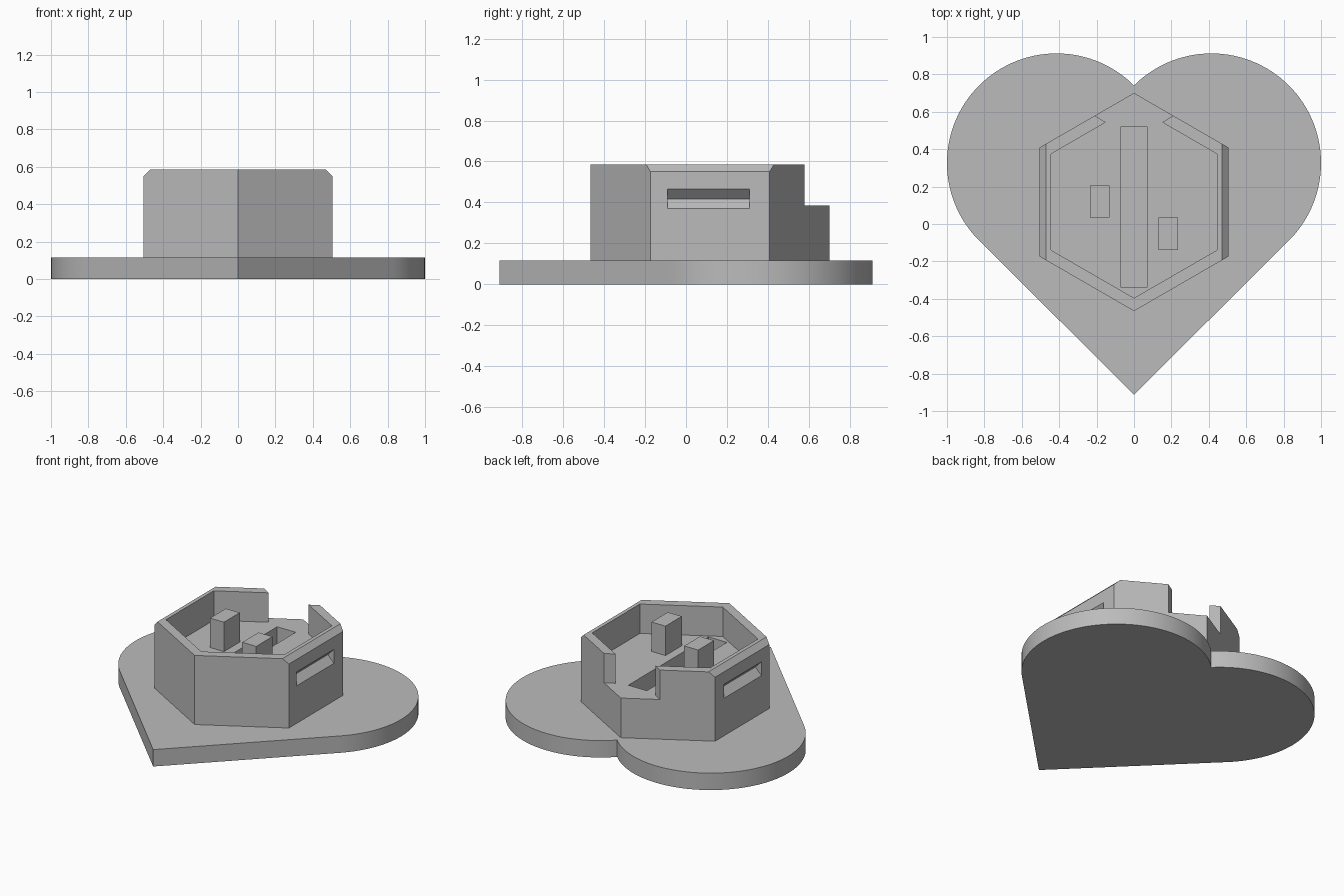
import bpy
import bmesh
from math import sin, cos, radians

default = bpy.data.objects.get("Cube")
if default:
    bpy.data.objects.remove(default)

grey = bpy.data.materials.new("plain grey")
grey.use_nodes = True
colour = (0.5, 0.5, 0.5, 1)
grey.diffuse_color = colour
grey.node_tree.nodes["Principled BSDF"].inputs["Base Color"].default_value = colour

BASE_TOP, FLOOR, RIM = 0.115, 0.385, 0.585
HEX_Y = 0.1175


def prism(name, outline, low, high, along="z"):
    """Extrude an outline along z, or an x-z outline along y."""
    bm = bmesh.new()
    place = (lambda p: (p[0], p[1], low)) if along == "z" else (lambda p: (p[0], low, p[1]))
    face = bm.faces.new([bm.verts.new(place(p)) for p in outline])
    shift = (0, 0, high - low) if along == "z" else (0, high - low, 0)
    grown = bmesh.ops.extrude_face_region(bm, geom=[face])
    bmesh.ops.translate(bm, vec=shift, verts=[g for g in grown["geom"] if isinstance(g, bmesh.types.BMVert)])
    bmesh.ops.recalc_face_normals(bm, faces=bm.faces)
    mesh = bpy.data.meshes.new(name)
    bm.to_mesh(mesh)
    bm.free()
    mesh.materials.append(grey)
    obj = bpy.data.objects.new(name, mesh)
    bpy.context.collection.objects.link(obj)
    return obj


def rectangle(x0, x1, y0, y1):
    return [(x0, y0), (x1, y0), (x1, y1), (x0, y1)]


def hexagon(radius):
    return [(radius * sin(radians(a)), HEX_Y + radius * cos(radians(a))) for a in range(0, 360, 60)]


def cut(target, cutter):
    cutter.hide_render = True
    mod = target.modifiers.new("cut", "BOOLEAN")
    mod.operation = "DIFFERENCE"
    mod.solver = "EXACT"
    mod.object = cutter
    bpy.context.view_layer.objects.active = target
    bpy.ops.object.modifier_apply(modifier=mod.name)
    bpy.data.objects.remove(cutter)


# Heart plate: two round lobes running into a straight-sided point
LOBE_X, LOBE_Y, LOBE_R = 0.414, 0.326, 0.586
steps = 60
right_lobe = []
for i in range(steps + 1):
    a = radians(-45 + 180 * i / steps)
    right_lobe.append((LOBE_X + LOBE_R * cos(a), LOBE_Y + LOBE_R * sin(a)))
left_lobe = [(-x, y) for x, y in reversed(right_lobe[:-1])]
heart = prism("heart_plate", [(0, -0.912)] + right_lobe + left_lobe, 0, BASE_TOP)
bpy.context.view_layer.objects.active = heart
heart.select_set(True)
bpy.ops.object.shade_smooth_by_angle(angle=radians(30))

# Hexagonal holder with a shallow pocket and a long slot in its floor
holder = prism("hexagonal_holder", hexagon(0.583), BASE_TOP, RIM)
cut(holder, prism("pocket_cutter", hexagon(0.513), FLOOR, 0.8))
cut(holder, prism("slot_cutter", rectangle(-0.07, 0.07, -0.34, 0.52), 0.25, 0.8))

# Flared opening in the back wall
opening = [(0, 0.45), (0.15, 0.543), (0.33, 0.654), (0.33, 0.9), (-0.33, 0.9), (-0.33, 0.654), (-0.15, 0.543)]
cut(holder, prism("opening_cutter", opening, FLOOR, 0.8))

# Chamfered rim and V-shaped catch groove on both sides
for side in (-1, 1):
    chamfer = [(side * x, z) for x, z in ((0.47, RIM), (0.37, 0.685), (0.7, 0.685), (0.7, 0.355))]
    cut(holder, prism("chamfer_cutter", chamfer, -0.4, 0.6, "y"))
    groove = [(side * x, z) for x, z in ((0.459, 0.417), (0.505, 0.37), (0.552, 0.323), (0.552, 0.513), (0.505, 0.465))]
    cut(holder, prism("groove_cutter", groove, -0.09, 0.31, "y"))

# Two upright posts standing on the pocket floor
prism("left_post", rectangle(0.13, 0.235, -0.14, 0.035), FLOOR, RIM)
prism("right_post", rectangle(-0.235, -0.13, 0.035, 0.205), FLOOR, RIM)
